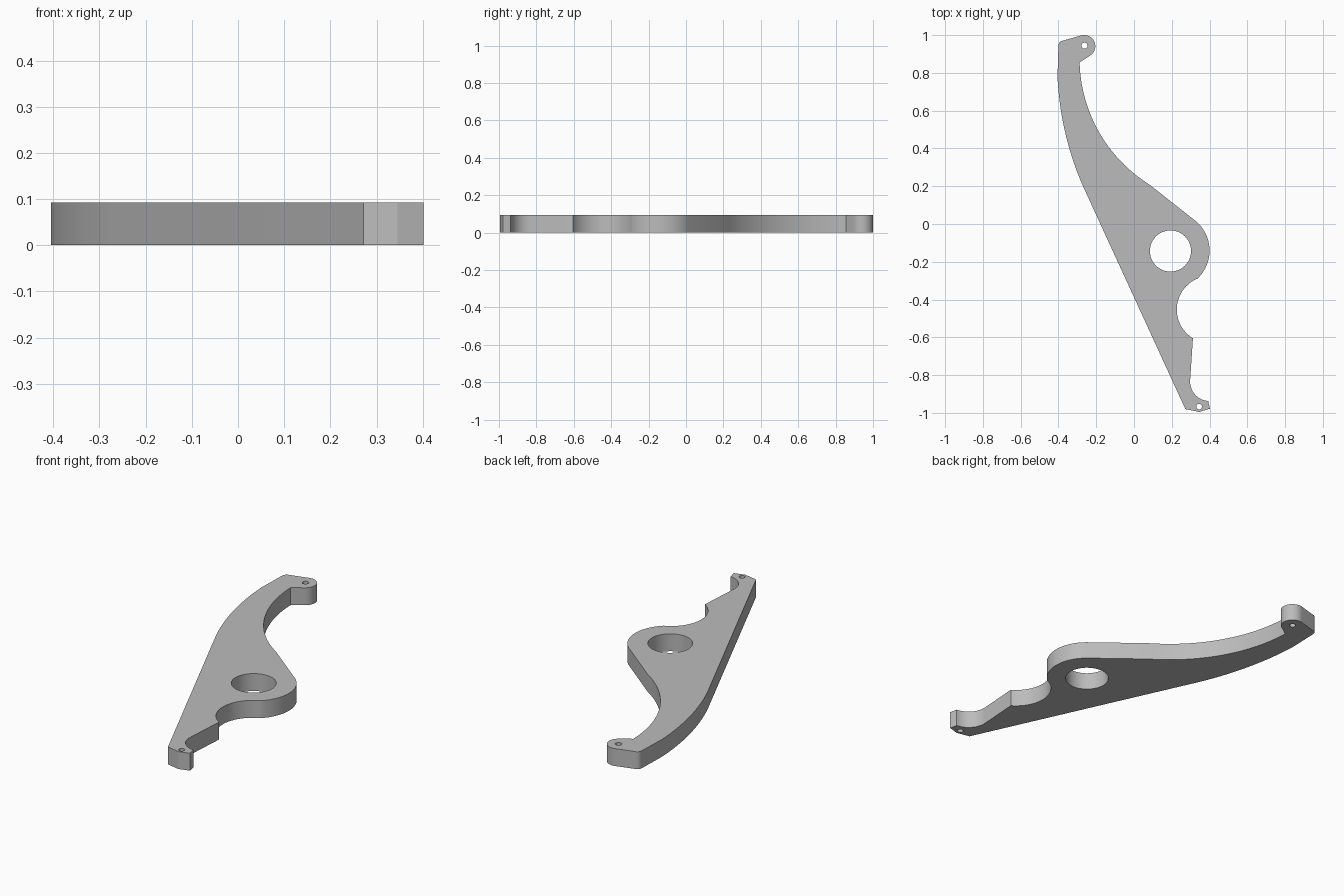
import bpy, bmesh, math
from mathutils import Vector
from mathutils.geometry import intersect_line_line_2d

THICK = 0.093

cube = bpy.data.objects.get("Cube")
if cube:
    bpy.data.objects.remove(cube, do_unlink=True)


def arc(a, m, b, n=16):
    """Points on the circular arc from a through m to b."""
    a, m, b = Vector(a), Vector(m), Vector(b)
    d = 2 * (a.x * (m.y - b.y) + m.x * (b.y - a.y) + b.x * (a.y - m.y))
    s = [p.length_squared for p in (a, m, b)]
    c = Vector(((s[0] * (m.y - b.y) + s[1] * (b.y - a.y) + s[2] * (a.y - m.y)) / d,
                (s[0] * (b.x - m.x) + s[1] * (a.x - b.x) + s[2] * (m.x - a.x)) / d))
    r = (a - c).length
    t0, tm, t1 = (math.atan2(p.y - c.y, p.x - c.x) for p in (a, m, b))
    sweep = (t1 - t0) % math.tau
    if (tm - t0) % math.tau > sweep:
        sweep -= math.tau
    return [(c.x + r * math.cos(t0 + sweep * i / n),
             c.y + r * math.sin(t0 + sweep * i / n)) for i in range(n + 1)]


def circle(x, y, r, n):
    return [(x + r * math.cos(math.tau * i / n), y + r * math.sin(math.tau * i / n))
            for i in range(n)]


# Outline, clockwise from the upper tip
outline = (
    arc((-0.40, 0.945), (-0.394, 0.962), (-0.375, 0.971), 4)        # rounded tip corner
    + arc((-0.28, 0.998), (-0.205, 0.935), (-0.232, 0.892))         # upper pivot eye
    + arc((-0.288, 0.855), (-0.198, 0.51), (0.08, 0.21), 28)        # inner sweep of the arm
    + arc((0.33, 0.013), (0.40, -0.14), (0.335, -0.29), 24)         # hub lobe
    + arc((0.325, -0.294), (0.227, -0.44), (0.312, -0.605), 24)     # large notch
    + arc((0.297, -0.83), (0.325, -0.905), (0.393, -0.937), 12)     # small notch
    + [(0.402, -0.978), (0.345, -0.995), (0.272, -0.98)]            # lower tip
    + arc((-0.27, 0.2), (-0.362, 0.475), (-0.405, 0.78), 24)        # outer sweep of the arm
)
holes = [circle(0.193, -0.143, 0.109, 48),      # hub bore
         circle(-0.262, 0.944, 0.016, 20),      # upper pin hole
         circle(0.345, -0.967, 0.015, 20)]      # lower pin hole

# Filled, extruded profile with the holes left open
curve = bpy.data.curves.new("lever_arm", "CURVE")
curve.dimensions = "2D"
curve.fill_mode = "BOTH"
curve.extrude = THICK / 2
for loop in [outline] + holes:
    spline = curve.splines.new("POLY")
    spline.points.add(len(loop) - 1)
    for point, (x, y) in zip(spline.points, loop):
        point.co = (x, y, 0, 1)
    spline.use_cyclic_u = True

arm = bpy.data.objects.new("lever_arm", curve)
bpy.context.collection.objects.link(arm)
bpy.ops.object.select_all(action="DESELECT")
arm.select_set(True)
bpy.context.view_layer.objects.active = arm
bpy.ops.object.convert(target="MESH")
arm = bpy.context.object

# Weld the caps to the walls and stand the plate on the ground
bm = bmesh.new()
bm.from_mesh(arm.data)
bmesh.ops.remove_doubles(bm, verts=bm.verts, dist=0.0001)
bmesh.ops.translate(bm, verts=bm.verts, vec=(0, 0, THICK / 2))
bmesh.ops.recalc_face_normals(bm, faces=bm.faces)
bm.to_mesh(arm.data)
bm.free()
bpy.ops.object.shade_smooth_by_angle(angle=math.radians(25))

# Plain grey finish
grey = bpy.data.materials.new("plain grey")
grey.use_nodes = True
colour = (0.5, 0.5, 0.5, 1)
grey.diffuse_color = colour
grey.node_tree.nodes["Principled BSDF"].inputs["Base Color"].default_value = colour
arm.data.materials.clear()
arm.data.materials.append(grey)
